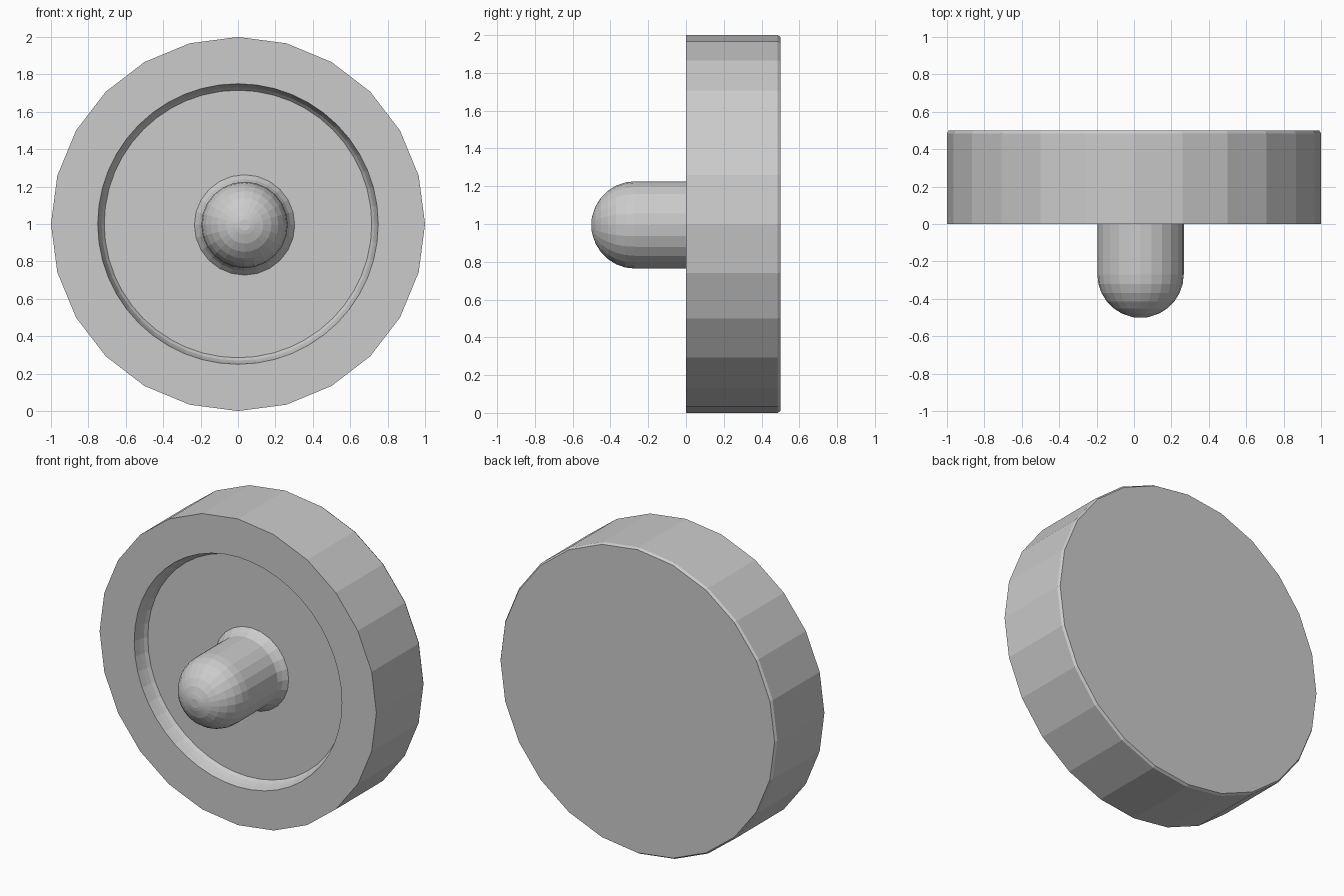
import bpy
import bmesh
from math import sin, cos, pi
from mathutils import Vector

if "Cube" in bpy.data.objects:
    bpy.data.objects.remove(bpy.data.objects["Cube"], do_unlink=True)

# Single plain grey
grey = bpy.data.materials.new("plain grey")
grey.use_nodes = True
grey.diffuse_color = (0.6, 0.6, 0.6, 1)
grey.node_tree.nodes["Principled BSDF"].inputs["Base Color"].default_value = (0.6, 0.6, 0.6, 1)


def lathe(name, profile, sides, centre):
    """Turn (radius, y, coarse) points about the y axis and cap both ends.
    Coarse rings have every second point pulled onto the chord, halving the sides."""
    bm = bmesh.new()
    rings = []
    for radius, y, coarse in profile:
        ring = []
        for i in range(sides):
            a = 2 * pi * i / sides
            r = radius * cos(2 * pi / sides) if coarse and i % 2 else radius
            ring.append(bm.verts.new(Vector((r * cos(a), y, r * sin(a)))))
        rings.append(ring)
    for near, far in zip(rings, rings[1:]):
        for i in range(sides):
            j = (i + 1) % sides
            bm.faces.new((near[i], near[j], far[j], far[i]))
    bm.faces.new(rings[0])
    bm.faces.new(rings[-1])
    bmesh.ops.recalc_face_normals(bm, faces=bm.faces)
    mesh = bpy.data.meshes.new(name)
    bm.to_mesh(mesh)
    bm.free()
    mesh.materials.append(grey)
    obj = bpy.data.objects.new(name, mesh)
    obj.location = centre
    bpy.context.collection.objects.link(obj)
    return obj


FLOOR = 0.09  # depth of the front recess

# Thick disc with a dished front and a lightly worn back edge
lathe("disc", [
    (0.715, FLOOR, False),
    (0.73, FLOOR - 0.02, False),
    (0.74, 0.04, False),
    (0.75, 0, False),
    (1, 0, True),
    (1, 0.485, True),
    (0.99, 0.5, True),
], 48, (0, 0, 1))

# Round-nosed peg with a small flare where it meets the recess floor
R = 0.231
peg = [(R * sin(t), -0.27 - R * cos(t), False)
       for t in (pi / 2 * k / 7 for k in range(1, 8))]
peg.insert(0, (0.03, -0.5, False))
peg += [(R, 0.03, False), (0.245, 0.06, False), (0.27, FLOOR + 0.002, False)]
lathe("peg", peg, 24, (0.035, 0, 0.995))
